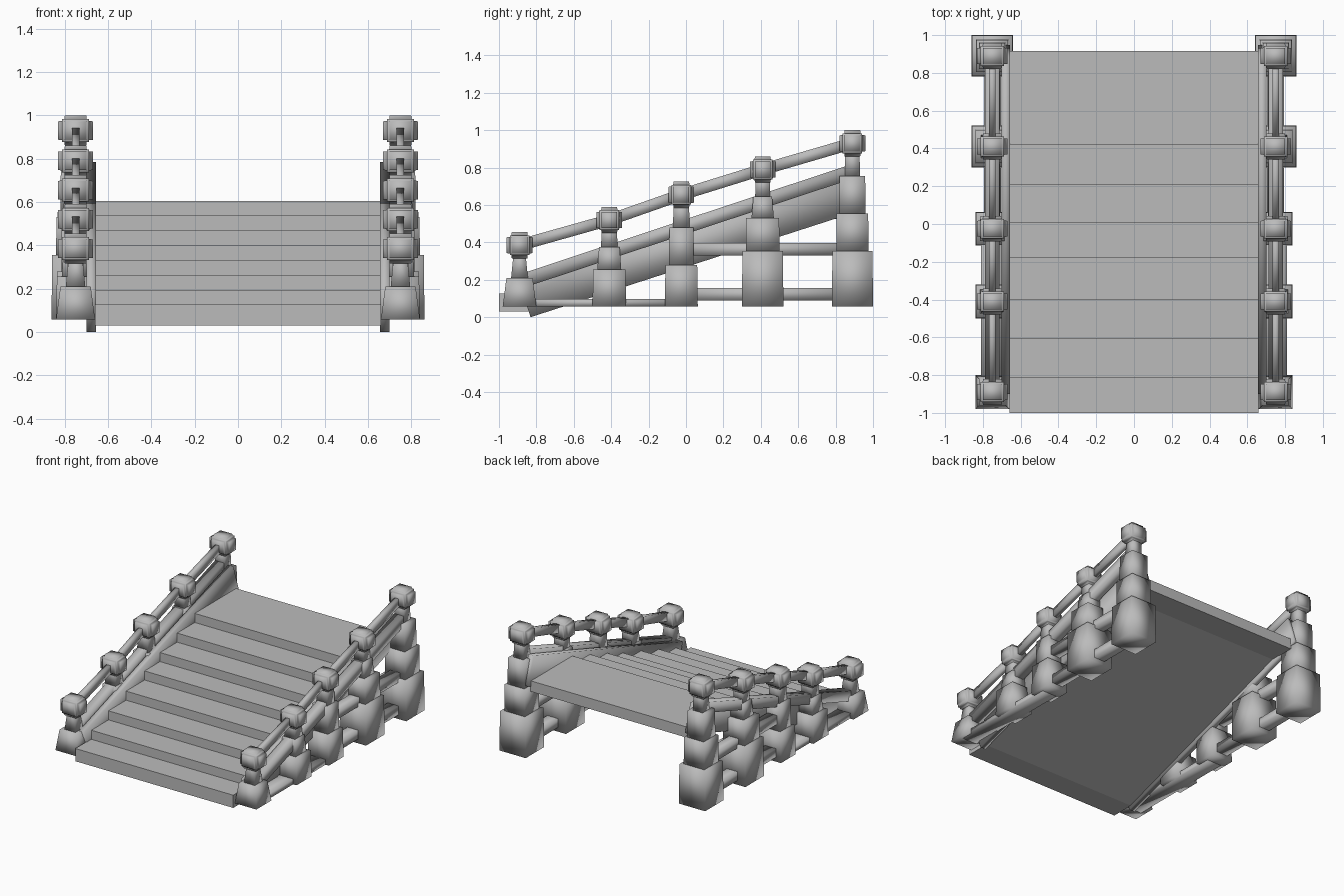
import bpy
import bmesh
import math
from mathutils import Matrix, Vector

default = bpy.data.objects.get("Cube")
if default:
    bpy.data.objects.remove(default, do_unlink=True)

stone = bpy.data.materials.new("grey stone")
stone.use_nodes = True
grey = (0.5, 0.5, 0.5, 1)
stone.diffuse_color = grey
stone.node_tree.nodes["Principled BSDF"].inputs["Base Color"].default_value = grey


def finish(name, bm, smooth=True):
    bmesh.ops.recalc_face_normals(bm, faces=bm.faces)
    for f in bm.faces:
        f.smooth = smooth
    mesh = bpy.data.meshes.new(name)
    bm.to_mesh(mesh)
    bm.free()
    mesh.materials.append(stone)
    obj = bpy.data.objects.new(name, mesh)
    bpy.context.collection.objects.link(obj)
    return obj


def add_block(bm, y, z0, z1, low, high):
    """Square block that tapers from half width low to high."""
    made = bmesh.ops.create_cube(bm, size=2)["verts"]
    for v in made:
        half = high if v.co.z > 0 else low
        v.co = (v.co.x * half, y + v.co.y * half, z1 if v.co.z > 0 else z0)


def beam(name, x, start, end, width, height):
    """Bar in the side plane between two (y, z) points."""
    a, b = Vector((x, *start)), Vector((x, *end))
    d = b - a
    bm = bmesh.new()
    bmesh.ops.create_cube(bm, size=1)
    bm.transform(Matrix.Translation((a + b) / 2)
                 @ Matrix.Rotation(math.atan2(d.z, d.y), 4, "X")
                 @ Matrix.Diagonal((width, d.length, height, 1)))
    return finish(name, bm)


# Staircase: stepped side profile extruded across the width
tread_y = [-1, -0.815, -0.61, -0.4, -0.18, 0.005, 0.21, 0.42]
profile = [(-1, 0.03)]
for i, y in enumerate(tread_y):
    z = 0.126 + i * 0.0685
    back = tread_y[i + 1] if i < 7 else 0.915
    profile += [(y, z), (back, z)]
profile += [(0.915, 0.525), (0.72, 0.525), (-0.82, 0.03)]
bm = bmesh.new()
face = bm.faces.new([bm.verts.new((-0.66, y, z)) for y, z in profile])
out = bmesh.ops.extrude_face_region(bm, geom=[face])["geom"]
bmesh.ops.translate(bm, vec=(1.32, 0, 0),
                    verts=[g for g in out if isinstance(g, bmesh.types.BMVert)])
finish("staircase", bm, smooth=False)

# Each post: y, finial height, then blocks as (top, low half, high half)
posts = [
    (-0.89, 0.385, [(0.21, 0.09, 0.07), (0.36, 0.045, 0.03)]),
    (-0.41, 0.52, [(0.255, 0.09, 0.086), (0.375, 0.064, 0.055), (0.5, 0.045, 0.038)]),
    (-0.025, 0.655, [(0.28, 0.088, 0.085), (0.48, 0.066, 0.064), (0.63, 0.045, 0.04)]),
    (0.41, 0.79, [(0.355, 0.111, 0.108), (0.53, 0.09, 0.088),
                  (0.645, 0.06, 0.05), (0.76, 0.04, 0.038)]),
    (0.89, 0.93, [(0.355, 0.11, 0.107), (0.555, 0.086, 0.084),
                  (0.755, 0.07, 0.068), (0.9, 0.04, 0.038)]),
]

for side, x in (("right", -0.75), ("left", 0.75)):
    for n, (y, top, blocks) in enumerate(posts, 1):
        bm = bmesh.new()
        z = 0.058
        for z1, low, high in blocks:
            add_block(bm, y, z, z1, low, high)
            z = z1
        finish(f"{side}_post_{n}", bm).location.x = x

        # Knob with a raised panel on every face
        bm = bmesh.new()
        bmesh.ops.create_cube(bm, size=0.11)
        panels = list(bm.faces)
        bmesh.ops.inset_individual(bm, faces=panels, thickness=0.013)
        bmesh.ops.inset_individual(bm, faces=panels, thickness=0.003, depth=0.017)
        bm.transform(Matrix.Diagonal((1.13, 0.95, 0.97, 1)))
        finish(f"{side}_knob_{n}", bm).location = (x, y, top)

    # Handrails run from knob to knob
    for n in range(4):
        (y0, z0, _), (y1, z1, _) = posts[n], posts[n + 1]
        beam(f"{side}_handrail_{n + 1}", x, (y0, z0), (y1, z1), 0.035, 0.062)

    # Sloping lower rail and the board beside the steps
    beam(f"{side}_lower_rail", x, (-0.89, 0.19), (0.89, 0.78), 0.075, 0.075)
    sx = math.copysign(0.678, x)
    beam(f"{side}_side_board", sx, (-0.865, 0.105), (0.915, 0.68), 0.045, 0.22)

    # Level ties between the posts
    beam(f"{side}_front_tie", x, (-0.89, 0.077), (-0.025, 0.077), 0.12, 0.04)
    beam(f"{side}_back_tie", x, (-0.025, 0.123), (0.89, 0.123), 0.09, 0.066)
    beam(f"{side}_upper_tie", x, (-0.025, 0.363), (0.89, 0.363), 0.08, 0.066)
